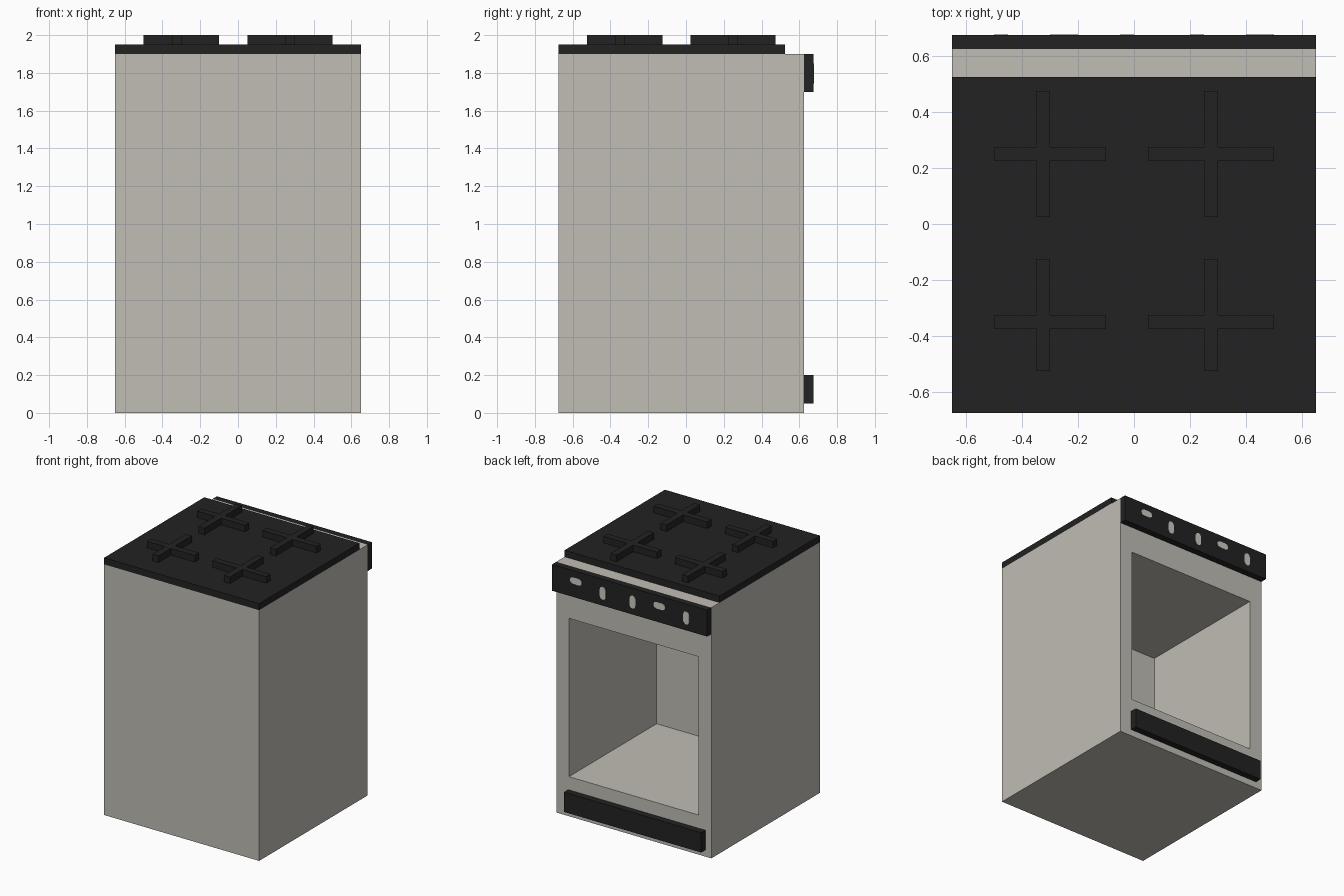
import bpy, bmesh, math
from mathutils import Vector

cube = bpy.data.objects.get("Cube")
if cube:
    bpy.data.objects.remove(cube, do_unlink=True)


def material(name, rgb):
    m = bpy.data.materials.new(name)
    m.use_nodes = True
    m.diffuse_color = (*rgb, 1)
    bsdf = next(n for n in m.node_tree.nodes if n.type == 'BSDF_PRINCIPLED')
    bsdf.inputs["Base Color"].default_value = (*rgb, 1)
    return m


ENAMEL = material("warm grey enamel", (0.53, 0.51, 0.46))
BLACK = material("black iron", (0.016, 0.016, 0.016))
KNOB = material("pale knob", (0.62, 0.60, 0.55))


def finish(bm, name, mat):
    bmesh.ops.recalc_face_normals(bm, faces=bm.faces[:])
    mesh = bpy.data.meshes.new(name)
    bm.to_mesh(mesh)
    bm.free()
    mesh.materials.append(mat)
    ob = bpy.data.objects.new(name, mesh)
    bpy.context.collection.objects.link(ob)
    return ob


def box_bm(x0, x1, y0, y1, z0, z1):
    bm = bmesh.new()
    bmesh.ops.create_cube(bm, size=1)
    for v in bm.verts:
        v.co = Vector((x1 if v.co.x > 0 else x0,
                       y1 if v.co.y > 0 else y0,
                       z1 if v.co.z > 0 else z0))
    return bm


def prism(name, points, offset, mat):
    """Flat outline extruded along an offset vector."""
    bm = bmesh.new()
    face = bm.faces.new([bm.verts.new(p) for p in points])
    res = bmesh.ops.extrude_face_region(bm, geom=[face], use_keep_orig=True)
    bmesh.ops.translate(bm, vec=offset,
                        verts=[g for g in res["geom"] if isinstance(g, bmesh.types.BMVert)])
    return finish(bm, name, mat)


# Oven body with an open cavity in the +y face
bm = box_bm(-0.65, 0.65, -0.675, 0.625, 0, 1.9)
bm.normal_update()
door = max(bm.faces, key=lambda f: f.normal.y)
bmesh.ops.inset_region(bm, faces=[door], thickness=0.15)
for v in door.verts:
    v.co.z = 1.5 if v.co.z > 0.95 else 0.3
res = bmesh.ops.extrude_face_region(bm, geom=[door])
bmesh.ops.translate(bm, vec=(0, -1.05, 0),
                    verts=[g for g in res["geom"] if isinstance(g, bmesh.types.BMVert)])
if door.is_valid:
    bmesh.ops.delete(bm, geom=[door], context='FACES_ONLY')
finish(bm, "oven_body", ENAMEL)

# Black slabs: cooktop, control panel and lower handle
finish(box_bm(-0.65, 0.65, -0.675, 0.525, 1.9, 1.95), "cooktop", BLACK)
finish(box_bm(-0.65, 0.65, 0.625, 0.675, 1.7, 1.9), "control_panel", BLACK)
finish(box_bm(-0.6, 0.55, 0.625, 0.675, 0.05, 0.2), "drawer_handle", BLACK)


# Cross-shaped burner grates: outer extents and the corner of the crossing
def grate(name, x0, x1, y0, y1, cx, cy, w=0.05):
    a, b, c, d = cx, cx + w, cy, cy + w
    outline = [(a, y0), (b, y0), (b, c), (x1, c), (x1, d), (b, d),
               (b, y1), (a, y1), (a, d), (x0, d), (x0, c), (a, c)]
    prism(name, [(x, y, 1.95) for x, y in outline], (0, 0, 0.05), BLACK)


for side, x0, x1, cx in (("right", -0.5, -0.1, -0.35), ("left", 0.05, 0.5, 0.25)):
    for end, y0, y1, cy in (("front", -0.525, -0.125, -0.375), ("rear", 0.025, 0.475, 0.225)):
        grate(f"burner_grate_{end}_{side}", x0, x1, y0, y1, cx, cy)

# Rounded knob markers on the control panel, some turned sideways
R = 0.025
for i, (x, z, flat) in enumerate([(0.45, 1.825, True), (0.225, 1.795, False),
                                  (-0.025, 1.795, False), (-0.25, 1.825, True),
                                  (-0.475, 1.795, False)]):
    pts = []
    for k in range(10):
        t = math.pi * (k if k < 5 else k - 1) / 4
        u, v = R * math.cos(t), R * math.sin(t) + (R if k < 5 else -R)
        pts.append((x + v, 0.673, z + u) if flat else (x + u, 0.673, z + v))
    prism(f"knob_{i + 1}", pts, (0, 0.004, 0), KNOB)
